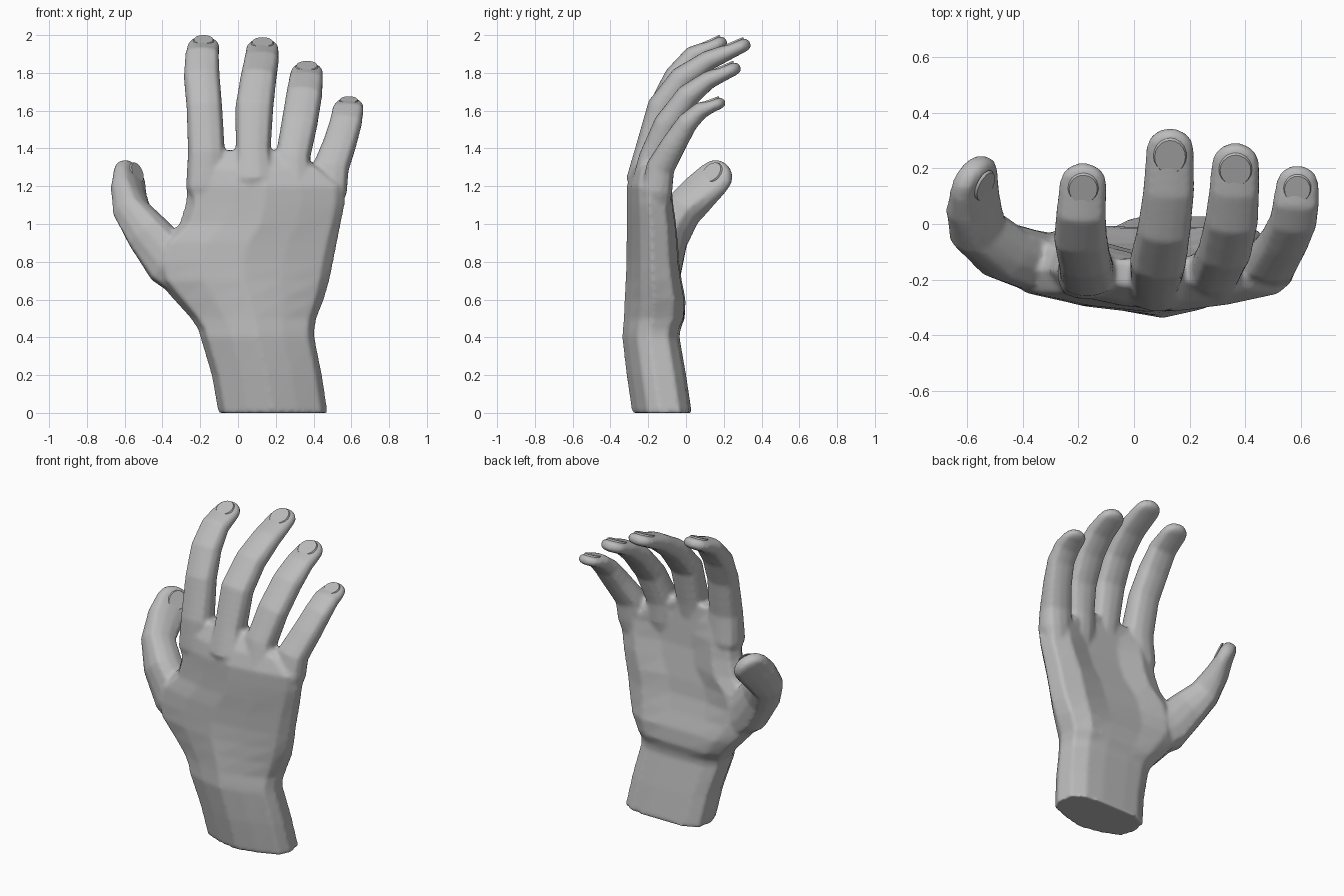
import bpy
import bmesh
import math
from mathutils import Vector, Matrix

default_cube = bpy.data.objects.get("Cube")
if default_cube:
    bpy.data.objects.remove(default_cube, do_unlink=True)

# Single plain material
grey = bpy.data.materials.new("plain grey")
grey.use_nodes = True
colour = (0.5, 0.5, 0.5, 1)
grey.diffuse_color = colour
grey.node_tree.nodes["Principled BSDF"].inputs["Base Color"].default_value = colour


def finish(name, bm):
    """Turn a bmesh into a smooth shaded object with the grey material."""
    bmesh.ops.recalc_face_normals(bm, faces=bm.faces)
    mesh = bpy.data.meshes.new(name)
    bm.to_mesh(mesh)
    bm.free()
    mesh.materials.append(grey)
    obj = bpy.data.objects.new(name, mesh)
    bpy.context.collection.objects.link(obj)
    bpy.ops.object.select_all(action="DESELECT")
    obj.select_set(True)
    bpy.context.view_layer.objects.active = obj
    bpy.ops.object.shade_smooth_by_angle(angle=math.radians(35))
    return obj


def loft(name, rings):
    """Skin a stack of equal sized rings and cap both ends."""
    bm = bmesh.new()
    loops = [[bm.verts.new(p) for p in ring] for ring in rings]
    for low, high in zip(loops, loops[1:]):
        for i in range(len(low)):
            j = (i + 1) % len(low)
            bm.faces.new((low[i], low[j], high[j], high[i]))
    bm.faces.new(loops[0][::-1])
    bm.faces.new(loops[-1])
    return finish(name, bm)


def rounded_box(sides=12, power=3):
    """Unit superellipse: a finger section with flattened top and sides."""
    points = []
    for i in range(sides):
        a = math.tau * (i + 0.5) / sides
        c, s = math.cos(a), math.sin(a)
        k = (abs(c) ** power + abs(s) ** power) ** (-1 / power)
        points.append((c * k, s * k))
    return points


SECTION = rounded_box()


def digit(name, path, side, nail_size):
    """Finger along (x, y, z, width, thickness) joints, with round tip and nail."""
    centres = [Vector(p[:3]) for p in path]
    sizes = [Vector(p[3:]) for p in path]
    side = Vector(side)

    def frame(tangent):
        across = (side - tangent * side.dot(tangent)).normalized()
        return across, across.cross(tangent)

    def ring(centre, tangent, width, thick):
        across, up = frame(tangent)
        return [centre + across * (u * width / 2) + up * (v * thick / 2)
                for u, v in SECTION]

    steps = [(b - a).normalized() for a, b in zip(centres, centres[1:])]
    rings = []
    for i in range(len(steps)):
        tangent = (steps[max(i - 1, 0)] + steps[i]).normalized()
        rings.append(ring(centres[i], tangent, *sizes[i]))

    # Rounded tip
    tip, end, (width, thick) = centres[-1], steps[-1], sizes[-1]
    radius = width * 0.45
    for degrees in (0, 28, 50, 68, 82):
        a = math.radians(degrees)
        centre = tip - end * radius * (1 - math.sin(a))
        rings.append(ring(centre, end, width * math.cos(a),
                          thick * math.cos(a) ** 0.5))

    # Nail plate, slightly sunk into the upper side of the tip
    across, up = frame(end)
    wide, long = nail_size
    spot = tip - end * (long * 0.5 + 0.02) + up * thick * 0.5
    basis = Matrix((across, end, up)).transposed().to_4x4()
    bm = bmesh.new()
    bmesh.ops.create_cone(bm, cap_ends=True, segments=20, radius1=0.5,
                          radius2=0.46, depth=1)
    bm.transform(Matrix.Translation(spot) @ basis
                 @ Matrix.Diagonal((wide, long, 0.009, 1)))
    finish(name + "_nail", bm)
    return loft(name, rings)


# Palm and wrist: z, right edge, left edge, back of hand, palm side, hollow
palm_levels = [
    (0, -.105, .475, -.285, .03, 0),
    (.2, -.14, .445, -.315, 0, 0),
    (.4, -.20, .405, -.338, -.035, 0),
    (.44, -.21, .405, -.335, -.03, 0),
    (.5, -.25, .415, -.33, 0, .01),
    (.6, -.34, .455, -.325, .005, .02),
    (.7, -.43, .485, -.32, -.015, .03),
    (.8, -.45, .505, -.315, -.03, .04),
    (.9, -.42, .525, -.315, -.035, .045),
    (1, -.31, .545, -.313, -.045, .05),
    (1.1, -.28, .565, -.313, -.06, .05),
    (1.2, -.27, .57, -.313, -.07, .045),
    (1.29, -.25, .46, -.29, -.09, .03),
    (1.39, -.16, .25, -.23, -.125, 0),
]
# Cross-section: across (-1 to 1), depth (0 back of hand, 1 palm), hollow share
palm_section = [
    (0, 0, 0), (.45, .1, 0), (.88, .26, 0), (1, .47, 0), (.95, .8, 0),
    (.68, .96, 0), (.28, 1, 1), (-.28, 1, 1), (-.65, .98, 0), (-.92, .86, 0),
    (-1, .55, 0), (-.88, .24, 0), (-.45, .08, 0),
]
palm_rings = []
for z, right, left, back, front, hollow in palm_levels:
    middle, half = (left + right) / 2, (left - right) / 2
    palm_rings.append([
        (middle + u * half, back + v * (front - back) - share * hollow, z)
        for u, v, share in palm_section])
skin = [loft("palm_and_wrist", palm_rings)]

# Four fingers, rooted inside the palm and curling towards the palm side
ACROSS = (1, 0, 0)
skin.append(digit("index_finger", [
    (-.14, -.17, 1.02, .14, .12),
    (-.173, -.175, 1.2, .205, .19),
    (-.167, -.175, 1.38, .195, .165),
    (-.178, -.125, 1.62, .188, .145),
    (-.192, -.05, 1.78, .19, .13),
    (-.19, .04, 1.893, .178, .105),
    (-.177, .215, 1.972, .17, .075),
], ACROSS, (.11, .12)))
skin.append(digit("middle_finger", [
    (.09, -.20, 1.02, .15, .1),
    (.085, -.22, 1.24, .21, .19),
    (.08, -.187, 1.39, .185, .165),
    (.087, -.13, 1.62, .20, .15),
    (.108, -.02, 1.77, .19, .135),
    (.125, .12, 1.867, .183, .105),
    (.132, .34, 1.96, .172, .075),
], ACROSS, (.12, .14)))
skin.append(digit("ring_finger", [
    (.29, -.19, 1, .15, .1),
    (.288, -.19, 1.22, .20, .19),
    (.29, -.167, 1.35, .182, .165),
    (.325, -.10, 1.53, .19, .14),
    (.35, .01, 1.68, .19, .125),
    (.36, .12, 1.763, .18, .095),
    (.368, .287, 1.835, .172, .075),
], ACROSS, (.12, .13)))
skin.append(digit("little_finger", [
    (.43, -.16, .95, .12, .1),
    (.482, -.155, 1.18, .19, .165),
    (.492, -.135, 1.3, .19, .15),
    (.54, -.06, 1.43, .175, .13),
    (.572, .01, 1.54, .17, .11),
    (.582, .08, 1.603, .165, .09),
    (.592, .207, 1.65, .155, .065),
], ACROSS, (.10, .11)))

# Thumb, rising out of the heel of the palm and turned edge-on at its tip
skin.append(digit("thumb", [
    (-.12, -.15, .58, .18, .18),
    (-.355, -.135, .80, .22, .28),
    (-.475, -.095, .95, .21, .235),
    (-.562, -.02, 1.07, .20, .185),
    (-.578, .075, 1.17, .22, .14),
    (-.57, .22, 1.31, .22, .10),
], (.63, .63, -.45), (.11, .13)))

# Blend palm and digits into one continuous skin
bpy.ops.object.select_all(action="DESELECT")
for part in skin:
    part.select_set(True)
hand = skin[0]
bpy.context.view_layer.objects.active = hand
bpy.ops.object.join()
hand.name = "hand"
blend = hand.modifiers.new("blend", "REMESH")
blend.mode = "VOXEL"
blend.voxel_size = 0.012
blend.use_smooth_shade = True
soften = hand.modifiers.new("soften", "SMOOTH")
soften.factor = 0.5
soften.iterations = 5
for modifier in (blend, soften):
    bpy.ops.object.modifier_apply(modifier=modifier.name)
